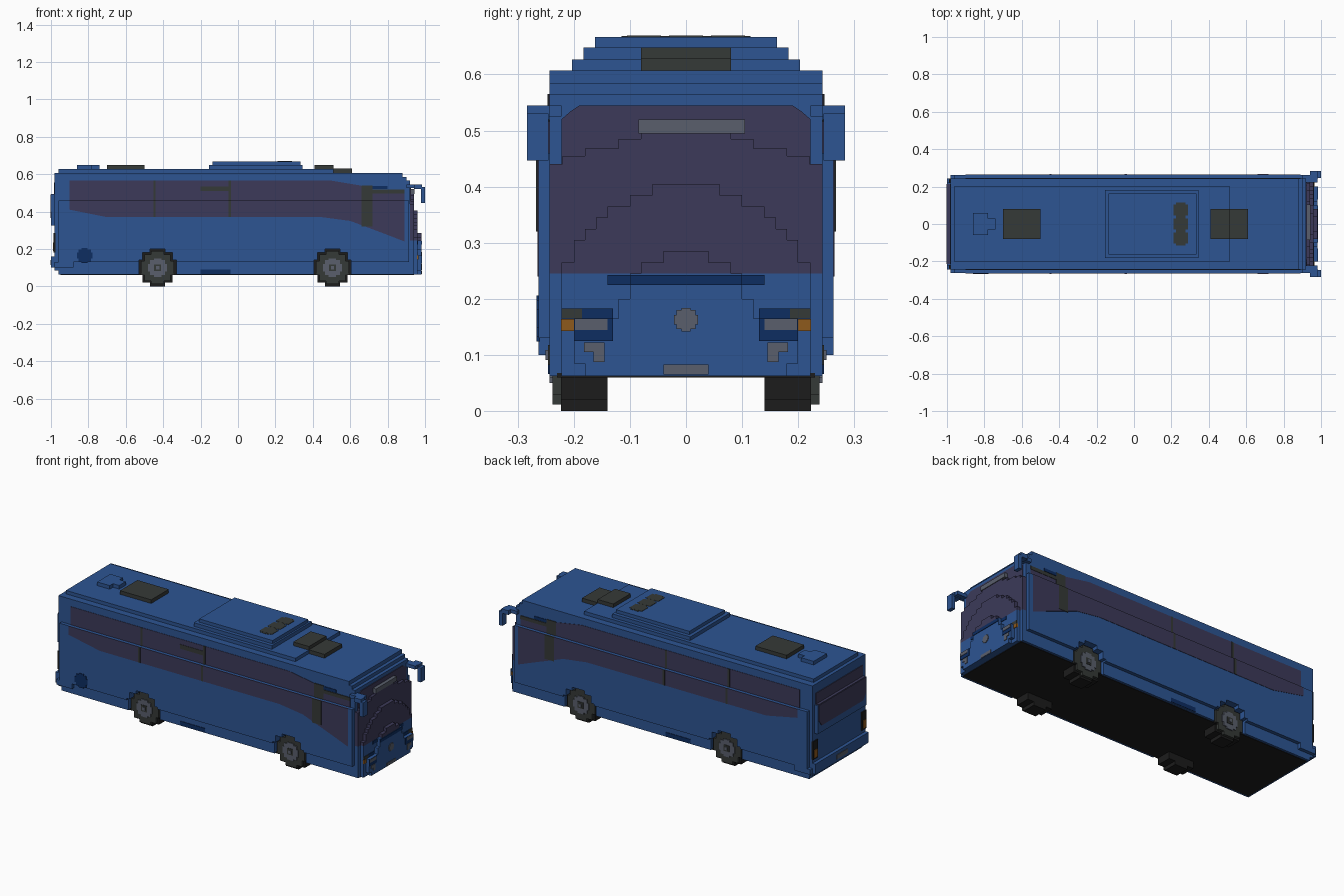
import bpy, bmesh, math

cube = bpy.data.objects.get("Cube")
if cube:
    bpy.data.objects.remove(cube, do_unlink=True)


def material(name, rgb):
    m = bpy.data.materials.new(name)
    m.use_nodes = True
    m.diffuse_color = (*rgb, 1)
    m.node_tree.nodes["Principled BSDF"].inputs["Base Color"].default_value = (*rgb, 1)
    return m


BLUE = material("body blue", (0.026, 0.090, 0.290))
NAVY = material("dark blue", (0.004, 0.026, 0.120))
GLASS = material("tinted glass", (0.045, 0.042, 0.100))
OLIVE = material("dark grey", (0.036, 0.041, 0.038))
BLACK = material("black rubber", (0.012, 0.012, 0.012))
GREY = material("light grey", (0.100, 0.114, 0.150))
ORANGE = material("amber", (0.270, 0.100, 0.012))


def prism(name, mat, outline, a, b, axis="y"):
    """Extrude a closed outline from a to b: (x, z) along y, or (y, z) along x."""
    bm = bmesh.new()
    place = (lambda p, d: (p[0], d, p[1])) if axis == "y" else (lambda p, d: (d, p[0], p[1]))
    lo = [bm.verts.new(place(p, a)) for p in outline]
    hi = [bm.verts.new(place(p, b)) for p in outline]
    n = len(outline)
    bm.faces.new(lo)
    bm.faces.new(hi[::-1])
    for i in range(n):
        j = (i + 1) % n
        bm.faces.new((lo[j], lo[i], hi[i], hi[j]))
    bmesh.ops.recalc_face_normals(bm, faces=bm.faces)
    me = bpy.data.meshes.new(name)
    bm.to_mesh(me)
    bm.free()
    me.materials.append(mat)
    ob = bpy.data.objects.new(name, me)
    bpy.context.collection.objects.link(ob)
    return ob


def box(name, mat, x0, x1, y0, y1, z0, z1):
    return prism(name, mat, [(x0, z0), (x1, z0), (x1, z1), (x0, z1)], y0, y1)


def both(side_part):
    """Call a part builder for the left (+1) and right (-1) sides."""
    for s, label in ((1, "left"), (-1, "right")):
        side_part(s, label)


# Stepped wheel shape: (half width, height above hub) in units
U = 0.02
WHEELS = (("rear", -0.43), ("front", 0.505))
STEPS = [(5, 2), (4, 2), (4, 4), (2, 4), (2, 5)]


def arch(cx, z0):
    up = [(-w, h) for w, h in STEPS]
    pts = up + [(-x, h) for x, h in reversed(up)]
    return [(cx - 5 * U, z0)] + [(cx + x * U, 0.1 + h * U) for x, h in pts] + [(cx + 5 * U, z0)]


def stepped_disc(cx, cz, u):
    quarter = [(w, h) for w, h in STEPS]
    top = quarter + [(-w, h) for w, h in reversed(quarter)]
    ring = top + [(-x, -h) for x, h in top]
    return [(cx + x * u, cz + h * u) for x, h in ring]


# Body shell with wheel arches, and the dark core behind them
arches = lambda z: arch(WHEELS[0][1], z) + arch(WHEELS[1][1], z)
prism("body_shell", BLUE, [(-0.96, 0.063)] + arches(0.063) + [
    (0.92, 0.063), (0.92, 0.565), (0.90, 0.565), (0.90, 0.585), (0.88, 0.585),
    (0.88, 0.607), (-0.98, 0.607), (-0.98, 0.085), (-0.96, 0.085)], -0.243, 0.243)
box("wheel_well_core", BLACK, -0.6, 0.68, -0.14, 0.14, 0.07, 0.22)
box("underside", BLACK, -0.95, 0.94, -0.23, 0.23, 0.060, 0.068)
box("rear_bumper", BLUE, -1.0, -0.96, -0.243, 0.243, 0.10, 0.16)

# Roof, hatches and air conditioning unit
box("roof", BLUE, -0.96, 0.51, -0.203, 0.203, 0.607, 0.627)
box("rear_hatch", OLIVE, -0.70, -0.50, -0.08, 0.08, 0.627, 0.648)
box("front_hatch_upper", OLIVE, 0.41, 0.51, -0.08, 0.08, 0.627, 0.648)
box("front_hatch_lower", OLIVE, 0.51, 0.61, -0.08, 0.08, 0.607, 0.629)
box("roof_vent", BLUE, -0.86, -0.78, -0.06, 0.06, 0.627, 0.648)
box("roof_vent_tip", BLUE, -0.78, -0.74, -0.03, 0.03, 0.627, 0.648)
box("air_conditioner_base", BLUE, -0.155, 0.345, -0.183, 0.183, 0.627, 0.648)
box("air_conditioner_top", BLUE, -0.135, 0.335, -0.162, 0.162, 0.648, 0.667)
for i, y in enumerate((-0.075, 0, 0.075)):
    box(f"fan_{i + 1}", OLIVE, 0.21, 0.29, y - 0.03, y + 0.03, 0.665, 0.669)
box("fan_strip", OLIVE, 0.225, 0.275, -0.115, 0.115, 0.665, 0.6685)

# Bowed front: layers of rows (half width, bottom, top); glass above the waist
LAYERS = [
    (0.94, [(0.243, 0.063, 0.245), (0.243, 0.245, 0.44), (0.22, 0.44, 0.455),
            (0.18, 0.455, 0.468), (0.12, 0.468, 0.485), (0.08, 0.485, 0.507)]),
    (0.96, [(0.222, 0.063, 0.245), (0.222, 0.245, 0.265), (0.20, 0.265, 0.305),
            (0.18, 0.305, 0.325), (0.16, 0.325, 0.345), (0.14, 0.345, 0.365),
            (0.10, 0.365, 0.385), (0.06, 0.385, 0.405)]),
    (0.98, [(0.18, 0.063, 0.085), (0.20, 0.085, 0.165), (0.12, 0.165, 0.20),
            (0.10, 0.20, 0.245), (0.08, 0.245, 0.265), (0.04, 0.265, 0.285)]),
]
for k, (x, rows) in enumerate(LAYERS):
    for i, (w, z0, z1) in enumerate(rows):
        glass = z0 >= 0.245
        name = f"{'windscreen' if glass else 'front_panel'}_{k + 1}_{i + 1}"
        box(name, GLASS if glass else BLUE, x - 0.02, x, -w, w, z0, z1)
prism("windscreen_top", GLASS, [(-0.222, 0.43), (0.222, 0.43), (0.222, 0.52), (0.205, 0.535),
      (0.19, 0.545), (-0.19, 0.545), (-0.205, 0.535), (-0.222, 0.52)], 0.918, 0.924, "x")
box("destination_board", GREY, 0.92, 0.944, -0.085, 0.105, 0.495, 0.52)
box("grille_line", NAVY, 0.955, 0.963, -0.14, 0.14, 0.225, 0.243)
box("grille_line_centre", NAVY, 0.975, 0.983, -0.10, 0.10, 0.225, 0.243)
prism("round_badge", GREY, stepped_disc(0, 0.163, 0.0042), 0.975, 0.984, "x")
box("front_plate", GREY, 0.975, 0.983, -0.04, 0.04, 0.065, 0.083)


def front_lamps(s, label):
    def plate(name, mat, x, y0, y1, z0, z1):
        box(f"{label}_{name}", mat, x - 0.005, x + 0.003, *sorted((s * y0, s * y1)), z0, z1)
    plate("headlight_surround", NAVY, 0.98, 0.13, 0.20, 0.125, 0.165)
    plate("headlight_brow", NAVY, 0.96, 0.13, 0.185, 0.165, 0.183)
    plate("headlight_housing", OLIVE, 0.96, 0.18, 0.222, 0.165, 0.183)
    plate("headlight", GREY, 0.982, 0.14, 0.198, 0.145, 0.164)
    plate("front_indicator", ORANGE, 0.961, 0.20, 0.223, 0.143, 0.164)
    plate("fog_light", GREY, 0.98, 0.145, 0.165, 0.088, 0.122)
    plate("fog_light_edge", GREY, 0.98, 0.165, 0.182, 0.105, 0.122)


both(front_lamps)


# Side panels, windows, pillars, mirrors and tail lamps
LOWER_GLASS = [(-0.9, 0.46), (-0.9, 0.41), (-0.8, 0.39), (-0.7, 0.37), (0.45, 0.37),
               (0.6, 0.35), (0.8, 0.275), (0.89, 0.24), (0.89, 0.46)]
UPPER_GLASS = [(-0.9, 0.46), (0.89, 0.46), (0.89, 0.515), (0.73, 0.515), (0.65, 0.54),
               (0.5, 0.565), (-0.9, 0.565)]


def side_parts(s, label):
    def span(a, b):
        return sorted((s * a, s * b))

    prism(f"{label}_side_panel", BLUE, [(-0.96, 0.13)] + arches(0.13) +
          [(0.915, 0.13), (0.915, 0.46), (-0.96, 0.46)], *span(0.24, 0.263))
    box(f"{label}_rear_corner", BLUE, -0.98, -0.88, *span(0.24, 0.263), 0.10, 0.13)
    prism(f"{label}_lower_window", GLASS, LOWER_GLASS, *span(0.26, 0.265))
    prism(f"{label}_upper_window", GLASS, UPPER_GLASS, *span(0.24, 0.245))
    for i, (x0, x1, z0, z1) in enumerate(((0.66, 0.72, 0.32, 0.54), (-0.453, -0.44, 0.37, 0.565),
                                          (-0.05, -0.038, 0.37, 0.565))):
        box(f"{label}_pillar_{i + 1}", OLIVE, x0, x1, *span(0.26, 0.267), z0, 0.46)
        box(f"{label}_upper_pillar_{i + 1}", OLIVE, x0, x1, *span(0.24, 0.247), 0.46, z1)
    box(f"{label}_window_trim", OLIVE, 0.72, 0.89, *span(0.24, 0.247), 0.497, 0.517)
    box(f"{label}_window_brow", NAVY, 0.70, 0.80, *span(0.24, 0.246), 0.52, 0.537)
    box(f"{label}_sill_vent", NAVY, -0.20, -0.04, *span(0.24, 0.246), 0.066, 0.09)
    # mirror
    box(f"{label}_mirror_arm", BLUE, 0.90, 0.98, *span(0.222, 0.263), 0.525, 0.545)
    box(f"{label}_mirror_top", BLUE, 0.94, 0.985, *span(0.243, 0.283), 0.52, 0.545)
    box(f"{label}_mirror_head", BLUE, 0.978, 1.0, *span(0.245, 0.283), 0.447, 0.53)
    # tail lamps
    box(f"{label}_tail_lamp", BLACK, -0.986, -0.975, *span(0.20, 0.244), 0.18, 0.285)
    box(f"{label}_tail_indicator", ORANGE, -0.989, -0.98, *span(0.21, 0.238), 0.19, 0.235)
    # wheels
    for end, cx in WHEELS:
        name = f"{label}_{end}"
        prism(f"{name}_tyre", BLACK, stepped_disc(cx, 0.1, U), *span(0.14, 0.223))
        prism(f"{name}_rim", OLIVE, stepped_disc(cx, 0.1, U * 0.88), *span(0.22, 0.238))
        prism(f"{name}_hub", GREY, stepped_disc(cx, 0.1, U * 0.5), *span(0.235, 0.243))
        box(f"{name}_hub_cap", OLIVE, cx - 0.018, cx + 0.018, *span(0.24, 0.246), 0.082, 0.118)
        box(f"{name}_hub_centre", GREY, cx - 0.009, cx + 0.009, *span(0.24, 0.25), 0.091, 0.109)


both(side_parts)

# Right side extras
prism("filler_cap", NAVY, stepped_disc(-0.82, 0.165, 0.0082), -0.266, -0.26)
box("door_frame_bar", OLIVE, -0.20, -0.05, -0.247, -0.24, 0.51, 0.535)

# Rear: raised middle panel, window and number plate
box("rear_panel", BLUE, -1.0, -0.97, -0.222, 0.222, 0.325, 0.49)
prism("rear_window_lower", GLASS, [(-0.19, 0.365), (0.19, 0.365), (0.215, 0.40), (0.215, 0.49),
      (-0.215, 0.49), (-0.215, 0.40)], -1.0, -0.995, "x").location.x = -0.003
box("rear_window_upper", GLASS, -0.984, -0.975, -0.215, 0.215, 0.49, 0.555)
box("rear_window_ledge", GLASS, -1.0, -0.975, -0.215, 0.215, 0.488, 0.493)
box("rear_plate", GREY, -1.003, -0.995, -0.05, 0.05, 0.115, 0.14)
